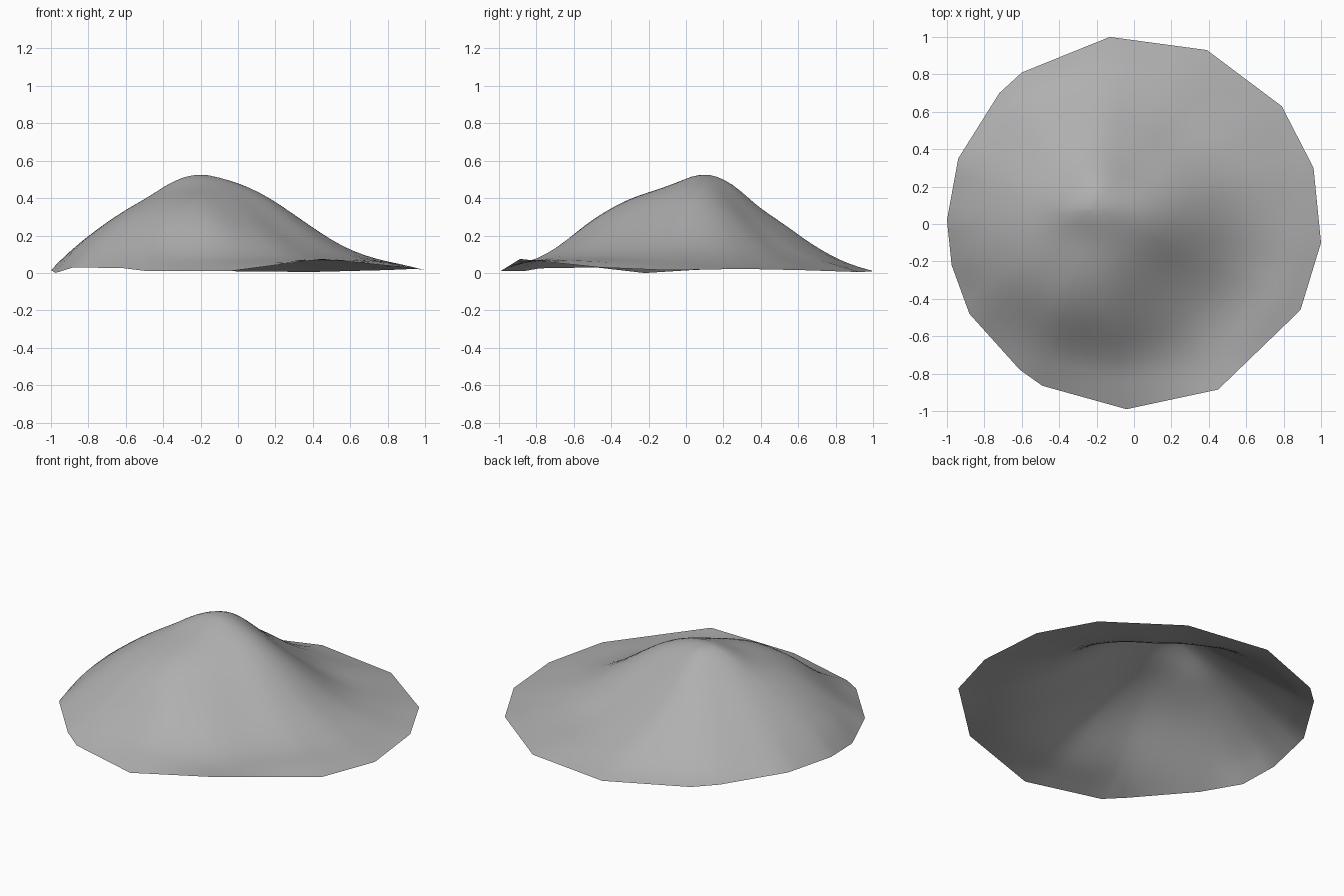
import bpy, bmesh, math

if "Cube" in bpy.data.objects:
    bpy.data.objects.remove(bpy.data.objects["Cube"])

# Angular rim of the mound: x, y, z counter-clockwise from the right
RIM = [(1.0, -.10, .015), (.96, .30, .022), (.79, .63, .015), (.39, .93, .005),
       (-.13, 1.0, .01), (-.60, .81, .025), (-.72, .70, .03), (-.94, .35, .03),
       (-1.0, .02, .015), (-.975, -.22, .0), (-.88, -.48, .03), (-.61, -.78, .025),
       (-.49, -.865, .01), (-.04, -.99, .01), (.45, -.885, .075), (.89, -.46, .03)]
PEAK = (-.21, .08, .54)

# Slope heights at 10%..90% of the way from the peak to the rim, every 45 degrees from +x
SLOPES = [
    [.515, .475, .415, .335, .25, .17, .11, .07, .04],   # right
    [.51, .445, .345, .265, .185, .12, .08, .055, .03],  # back right
    [.53, .48, .395, .32, .268, .195, .135, .08, .04],   # back
    [.515, .465, .405, .35, .295, .24, .18, .12, .065],  # back left
    [.53, .495, .43, .38, .335, .28, .225, .165, .095],  # left
    [.50, .46, .425, .385, .345, .295, .235, .165, .095],  # front left
    [.495, .455, .425, .385, .33, .26, .17, .095, .05],  # front
    [.50, .455, .395, .315, .235, .165, .11, .08, .07],  # front right
]
COUNT = len(RIM)


def spline(a, b, c, d, t):
    return b + .5 * t * (c - a + t * (2 * a - 5 * b + 4 * c - d + t * (3 * (b - c) + d - a)))


def rim_hit(dx, dy):
    """Distance and height where a ray from the peak meets the rim."""
    for i, a in enumerate(RIM):
        b = RIM[(i + 1) % COUNT]
        ax, ay, ex, ey = a[0] - PEAK[0], a[1] - PEAK[1], b[0] - a[0], b[1] - a[1]
        det = dx * ey - dy * ex
        u = (ax * dy - ay * dx) / det if abs(det) > 1e-9 else -1
        dist = (ax * ey - ay * ex) / det if abs(det) > 1e-9 else -1
        if -1e-6 <= u <= 1 + 1e-6 and dist > 0:
            return dist, a[2] + (b[2] - a[2]) * u
    return 1.0, .02


def height(x, y):
    dx, dy = x - PEAK[0], y - PEAK[1]
    r = math.hypot(dx, dy)
    if r < 1e-6:
        return PEAK[2]
    dist, rim_z = rim_hit(dx / r, dy / r)
    k = (math.atan2(dy, dx) / (math.pi / 4)) % 8
    i = int(k)
    around = [SLOPES[(i + j) % 8] for j in (-1, 0, 1, 2)]
    h = [PEAK[2]] + [spline(*c, k - i) for c in zip(*around)] + [rim_z]
    h = [h[1]] + h + [2 * h[-1] - h[-2]]
    t = min(r / dist, 1) * 10
    n = min(int(t), 9)
    return spline(*h[n:n + 4], t - n)


def soft_height(x, y, t):
    """Height averaged over a small disc that shrinks to nothing at the rim."""
    size = .09 * min(1, (1 - t) * 4)
    total = 2 * height(x, y)
    for ring, turns in ((.5, 6), (1, 8)):
        for s in range(turns):
            a = math.tau * s / turns
            total += height(x + ring * size * math.cos(a), y + ring * size * math.sin(a))
    return total / 16


# Mound surface: straight rim edges, smooth slopes, open underneath
STEPS, RINGS = 4, 22
bm = bmesh.new()
top = bm.verts.new((PEAK[0], PEAK[1], soft_height(PEAK[0], PEAK[1], 0)))
columns = []
for i, a in enumerate(RIM):
    b = RIM[(i + 1) % COUNT]
    for s in range(STEPS):
        r = [p + (q - p) * s / STEPS for p, q in zip(a, b)]
        col = []
        for k in range(1, RINGS + 1):
            t = k / RINGS
            x, y = (PEAK[j] + (r[j] - PEAK[j]) * t for j in (0, 1))
            col.append(bm.verts.new((x, y, r[2] if k == RINGS else soft_height(x, y, t))))
        columns.append(col)
for i, c in enumerate(columns):
    d = columns[(i + 1) % len(columns)]
    bm.faces.new((top, c[0], d[0]))
    for k in range(RINGS - 1):
        bm.faces.new((c[k], c[k + 1], d[k + 1], d[k]))
for f in bm.faces:
    f.smooth = True
mesh = bpy.data.meshes.new("mound")
bm.to_mesh(mesh)
bm.free()

# Dark grey surface
grey = bpy.data.materials.new("dark_grey")
grey.diffuse_color = (.43, .43, .43, 1)
grey.use_nodes = True
grey.node_tree.nodes["Principled BSDF"].inputs["Base Color"].default_value = grey.diffuse_color
mesh.materials.append(grey)
bpy.context.collection.objects.link(bpy.data.objects.new("mound", mesh))
